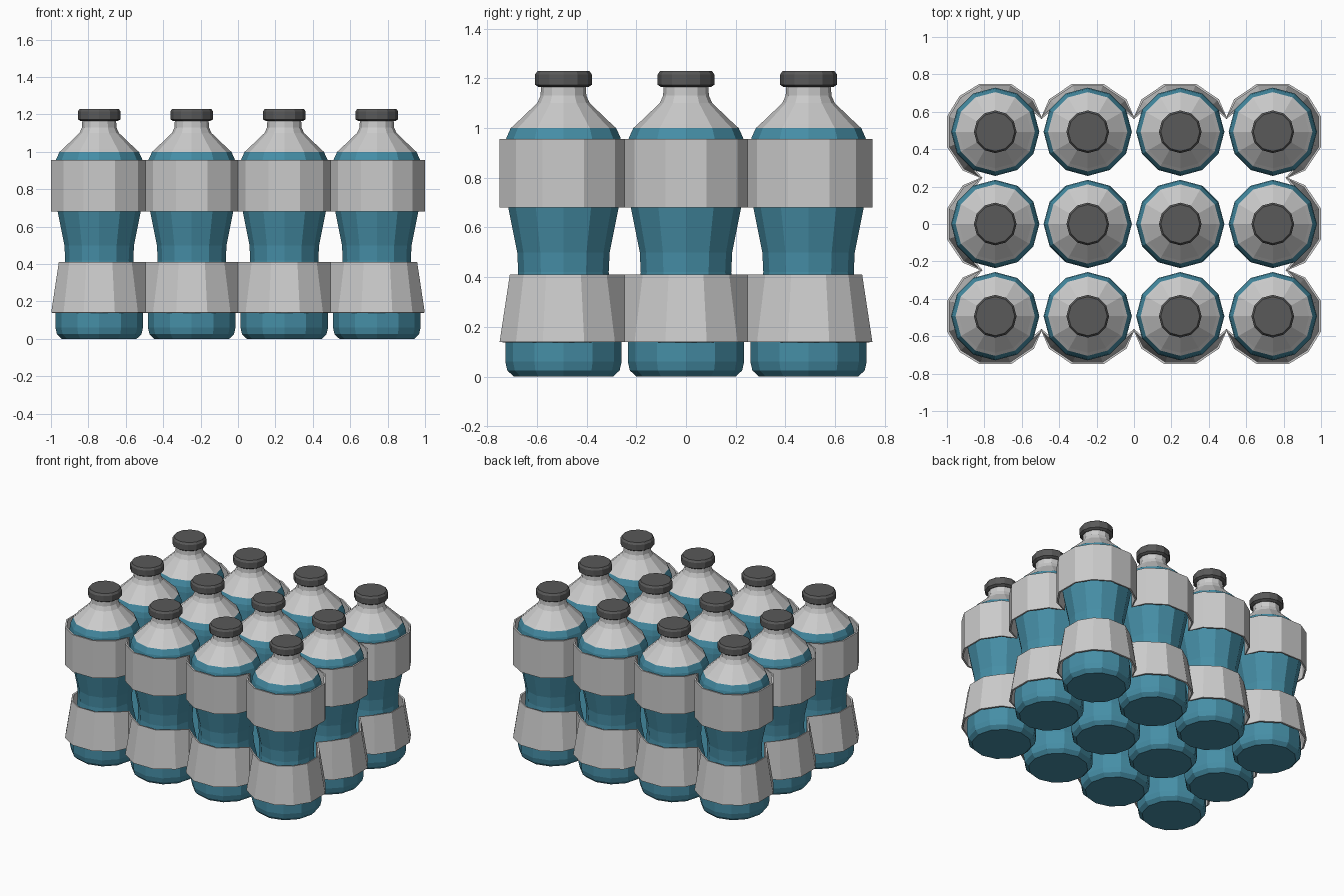
import bpy, bmesh
from math import cos, sin, radians, pi

if "Cube" in bpy.data.objects:
    bpy.data.objects.remove(bpy.data.objects["Cube"])

SX, SY, SIDES = 0.742, 0.493, 12


def material(name, rgb):
    m = bpy.data.materials.new(name)
    m.diffuse_color = (*rgb, 1)
    m.use_nodes = True
    m.node_tree.nodes["Principled BSDF"].inputs["Base Color"].default_value = m.diffuse_color
    return m


teal = material("teal", (0.06, 0.27, 0.38))
dark = material("dark_grey", (0.1, 0.1, 0.1))


def lathe(name, profile, mat=None, cap_ends=True):
    """Flat-shaded turned mesh from (radius, height) points."""
    bm = bmesh.new()
    rings = [[bm.verts.new((r * cos(2 * pi * i / SIDES), r * sin(2 * pi * i / SIDES), z))
              for i in range(SIDES)] for r, z in profile]
    for a, b in zip(rings, rings[1:]):
        for i in range(SIDES):
            j = (i + 1) % SIDES
            bm.faces.new((a[i], a[j], b[j], b[i]))
    if cap_ends:
        bm.faces.new(rings[0][::-1])
        bm.faces.new(rings[-1])
    me = bpy.data.meshes.new(name)
    bm.to_mesh(me)
    bm.free()
    if mat:
        me.materials.append(mat)
    return me


# Bottle parts, shared by all twelve bottles
parts = [
    lathe("bottle_body", [(0.2, 0), (0.226, 0.025), (0.234, 0.06), (0.234, 0.15), (0.222, 0.2),
                          (0.188, 0.36), (0.182, 0.42), (0.186, 0.5), (0.222, 0.68),
                          (0.236, 0.76), (0.236, 0.92), (0.23, 0.96), (0.212, 1.0)], teal),
    lathe("bottle_shoulder", [(0.212, 1.0), (0.195, 1.015), (0.106, 1.1), (0.092, 1.13),
                              (0.09, 1.18)], None, False),
    lathe("bottle_cap", [(0.1, 1.165), (0.114, 1.174), (0.114, 1.216), (0.104, 1.23)], dark),
]
for ix in range(4):
    for iy in range(3):
        for me in parts:
            ob = bpy.data.objects.new(f"{me.name}_{ix}_{iy}", me)
            ob.location = (-SX + ix * SX * 2 / 3, -SY + iy * SY, 0)
            bpy.context.collection.objects.link(ob)


def outline(radius):
    """Loop hugging the outer bottles, pinched inward between neighbours."""
    corners = [(-SX, -SY), (SX, -SY), (SX, SY), (-SX, SY)]
    pts = []
    for k, count in enumerate((4, 3, 4, 3)):
        a = -90 + 90 * k
        (x0, y0), (x1, y1) = corners[k], corners[(k + 1) % 4]
        for n in range(count):
            t = n / (count - 1)
            cx, cy = x0 + (x1 - x0) * t, y0 + (y1 - y0) * t
            first, last = n == 0, n == count - 1
            angles = [-45 if first else -50, -18, 18] + ([] if last else [50])
            for d in angles:
                w = radians(a + d)
                pts.append((cx + radius * cos(w), cy + radius * sin(w)))
            if not last:
                t += 0.5 / (count - 1)
                w = radians(a)
                pts.append((x0 + (x1 - x0) * t + 0.08 * cos(w),
                            y0 + (y1 - y0) * t + 0.08 * sin(w)))
    return pts


def band(name, z0, r0, z1, r1):
    bm = bmesh.new()
    lo = [bm.verts.new((x, y, z0)) for x, y in outline(r0)]
    hi = [bm.verts.new((x, y, z1)) for x, y in outline(r1)]
    for i in range(len(lo)):
        j = (i + 1) % len(lo)
        bm.faces.new((lo[i], lo[j], hi[j], hi[i]))
    me = bpy.data.meshes.new(name)
    bm.to_mesh(me)
    bm.free()
    ob = bpy.data.objects.new(name, me)
    bpy.context.collection.objects.link(ob)
    # Thin wrap thickness, growing inward
    solid = ob.modifiers.new("thickness", 'SOLIDIFY')
    solid.thickness = 0.012
    solid.offset = -1


# Wrapping bands around the whole pack
band("upper_band", 0.68, 0.27, 0.955, 0.27)
band("lower_band", 0.14, 0.27, 0.41, 0.227)
